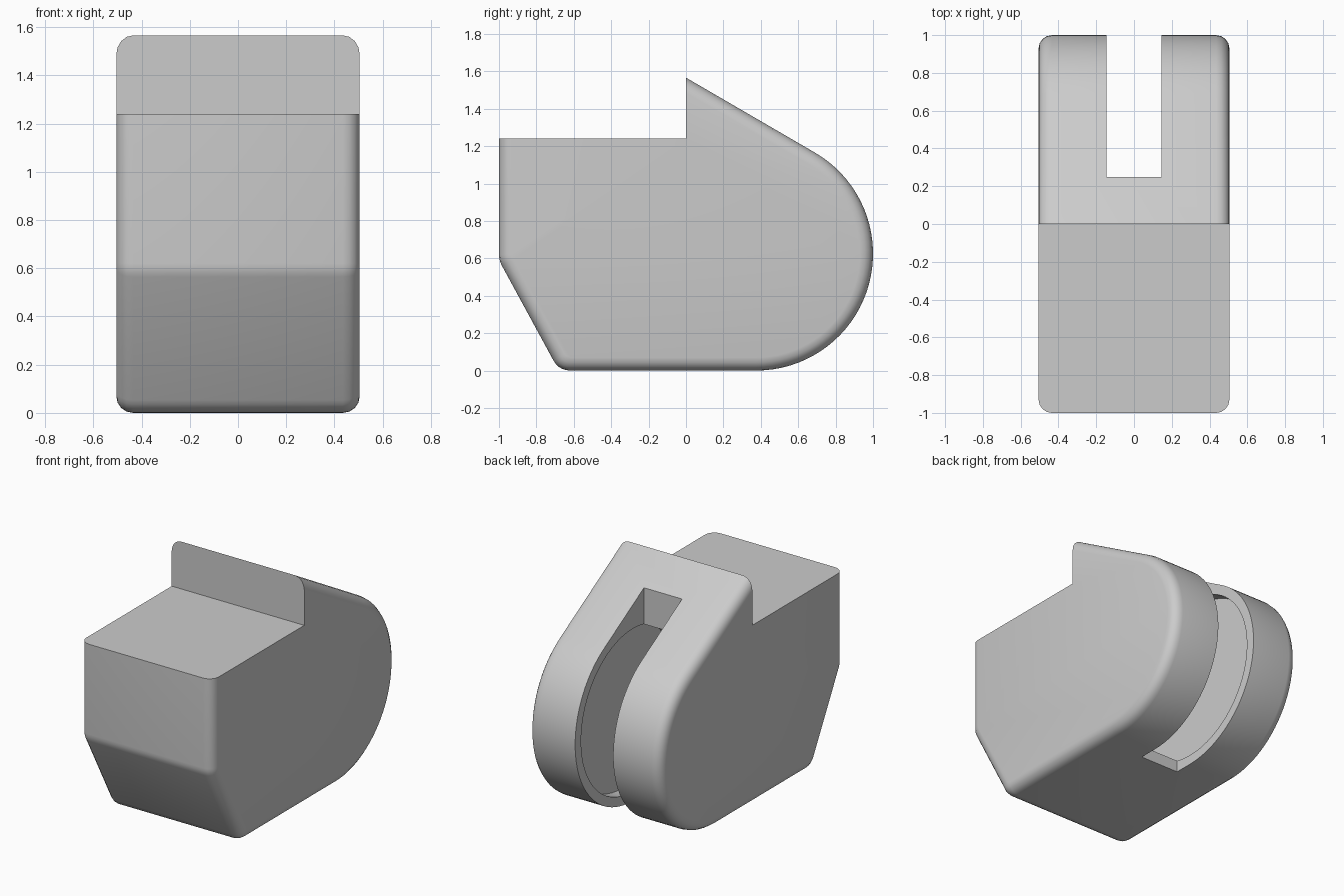
import bpy, bmesh
from math import sin, cos, radians, pi
from mathutils import Matrix

if "Cube" in bpy.data.objects:
    bpy.data.objects.remove(bpy.data.objects["Cube"])

HALF_W = 0.505
R = 0.625            # round rear end
CY, CZ = 0.375, 0.625


def arc(cy, cz, r, a0, a1, n):
    return [(cy + r * cos(radians(a0 + (a1 - a0) * i / n)),
             cz + r * sin(radians(a0 + (a1 - a0) * i / n))) for i in range(n + 1)]


def mesh_object(name, bm):
    bmesh.ops.recalc_face_normals(bm, faces=bm.faces)
    me = bpy.data.meshes.new(name)
    bm.to_mesh(me)
    bm.free()
    ob = bpy.data.objects.new(name, me)
    bpy.context.collection.objects.link(ob)
    return ob


def box(name, lo, hi):
    bm = bmesh.new()
    bmesh.ops.create_cube(bm, size=1)
    for v in bm.verts:
        v.co = [(a + b) / 2 + c * (b - a) for a, b, c in zip(lo, hi, v.co)]
    return mesh_object(name, bm)


def cut(ob, cutter):
    m = ob.modifiers.new("cut", 'BOOLEAN')
    m.operation, m.solver, m.object = 'DIFFERENCE', 'EXACT', cutter
    bpy.context.view_layer.objects.active = ob
    bpy.ops.object.modifier_apply(modifier=m.name)
    bpy.data.objects.remove(cutter)


# Side profile, with the ramp carried on over the step until it is cut away
outline = [(-1, 1.57 + 0.577)]
outline += arc(CY, CZ, R, 60, -90, 36)
outline += arc(-0.62, 0.1, 0.1, -90, -152, 5)
outline += arc(-0.88, 0.62, 0.12, -152, -180, 3)

bm = bmesh.new()
face = bm.faces.new([bm.verts.new((-HALF_W, y, z)) for y, z in outline])
ext = bmesh.ops.extrude_face_region(bm, geom=[face])
bmesh.ops.translate(bm, vec=(2 * HALF_W, 0, 0),
                    verts=[g for g in ext['geom'] if isinstance(g, bmesh.types.BMVert)])
bmesh.ops.recalc_face_normals(bm, faces=bm.faces)
# Round the rims of both flat sides
rims = [e for e in bm.edges if abs(e.verts[0].co.x - e.verts[1].co.x) < 1e-4]
bmesh.ops.bevel(bm, geom=rims, offset=0.07, segments=4, profile=0.5, affect='EDGES')
body = mesh_object("wheel_housing", bm)

# Step at the front of the top
cut(body, box("step_cutter", (-1, -2, 1.24), (1, 0, 3)))

# Slot through the rear
cut(body, box("slot_cutter", (-0.145, 0.25, -0.5), (0.145, 1.5, 2)))

# Round wheel pocket, wider than the slot
bm = bmesh.new()
bmesh.ops.create_cone(bm, cap_ends=True, segments=64, radius1=0.56, radius2=0.56, depth=0.45,
                      matrix=Matrix.Translation((0, CY, CZ)) @ Matrix.Rotation(pi / 2, 4, 'Y'))
cut(body, mesh_object("pocket_cutter", bm))

bpy.ops.object.select_all(action='DESELECT')
body.select_set(True)
bpy.context.view_layer.objects.active = body
bpy.ops.object.shade_smooth_by_angle(angle=radians(30))
